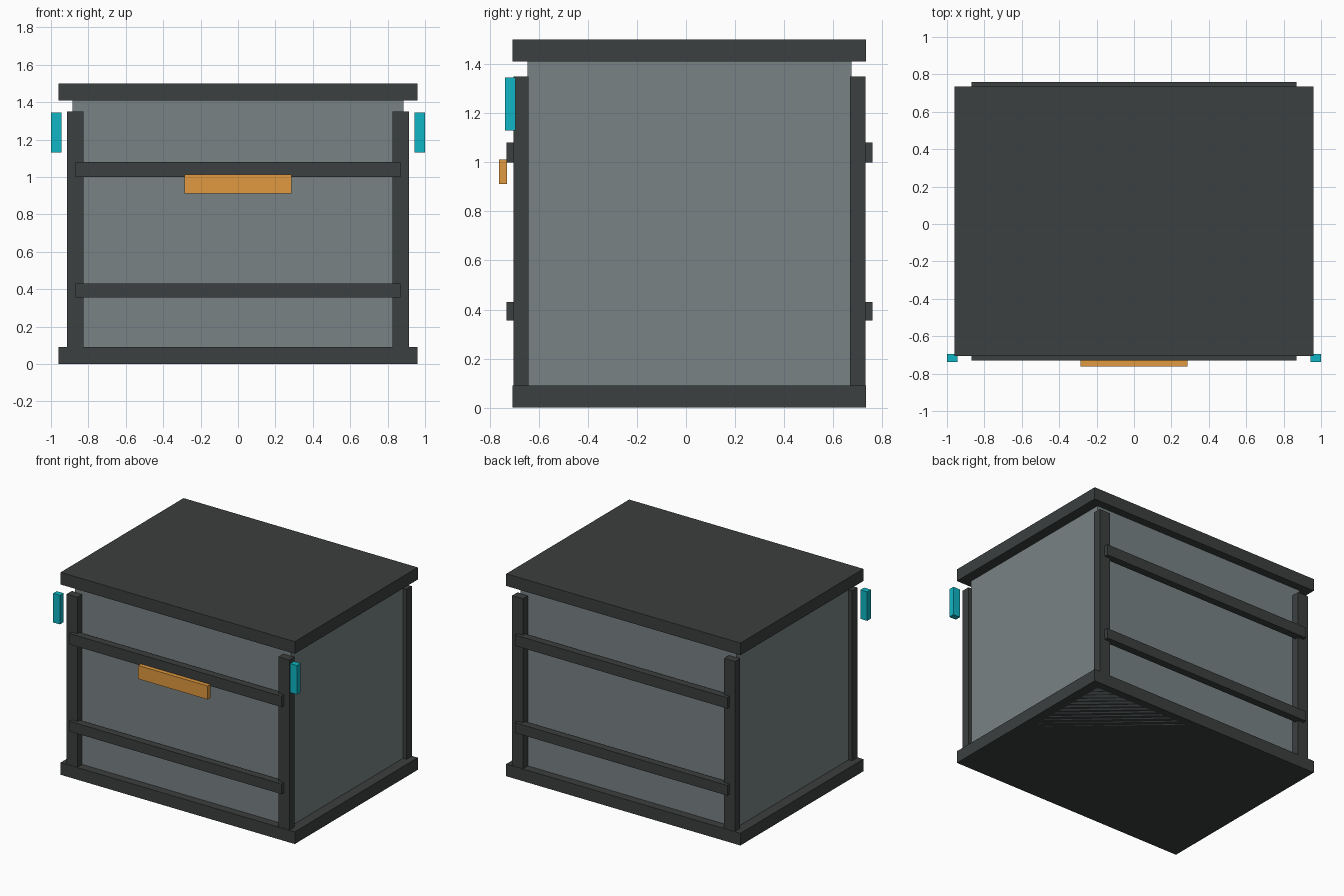
import bpy

if "Cube" in bpy.data.objects:
    bpy.data.objects.remove(bpy.data.objects["Cube"])

CY = 0.014  # depth centre of the crate body


def material(name, rgb):
    m = bpy.data.materials.new(name)
    m.diffuse_color = (*rgb, 1)
    m.use_nodes = True
    m.node_tree.nodes["Principled BSDF"].inputs["Base Color"].default_value = m.diffuse_color
    return m


DARK = material("dark_frame", (0.045, 0.05, 0.05))
PANEL = material("grey_panel", (0.19, 0.225, 0.23))
TEAL = material("teal", (0.005, 0.47, 0.56))
ORANGE = material("orange", (0.75, 0.32, 0.05))


def box(name, x, y, z, mat):
    """Box given by its (min, max) range on each axis."""
    bpy.ops.mesh.primitive_cube_add(size=1, location=[sum(r) / 2 for r in (x, y, z)])
    ob = bpy.context.object
    ob.name = name
    ob.scale = [r[1] - r[0] for r in (x, y, z)]
    bpy.ops.object.transform_apply(location=False, rotation=False, scale=True)
    ob.data.materials.append(mat)
    return ob


def mirrored(sign, a, b, centre=0):
    return tuple(sorted((centre + sign * a, centre + sign * b)))


# Main body, base and lid
box("body", (-0.885, 0.885), (CY - 0.66, CY + 0.66), (0, 1.42), PANEL)
for name, z in (("base", (0, 0.09)), ("lid", (1.41, 1.5))):
    box(name, (-0.96, 0.96), (CY - 0.72, CY + 0.72), z, DARK)

for sy, end in ((-1, "front"), (1, "back")):
    # Corner posts
    for sx, side in ((-1, "left"), (1, "right")):
        box(f"{end}_{side}_post", mirrored(sx, 0.825, 0.913),
            mirrored(sy, 0.655, 0.717, CY), (0.08, 1.35), DARK)
    # Horizontal rails
    for level, z in (("lower", (0.355, 0.43)), ("upper", (1.0, 1.08))):
        box(f"{end}_{level}_rail", (-0.87, 0.87),
            mirrored(sy, 0.69, 0.745, CY), z, DARK)

# Front handle and side marker lights
box("front_handle", (-0.285, 0.285), (-0.762, -0.73), (0.912, 1.012), ORANGE)
for sx, side in ((-1, "left"), (1, "right")):
    box(f"{side}_marker", mirrored(sx, 0.944, 1.0), (-0.737, -0.694), (1.13, 1.345), TEAL)
